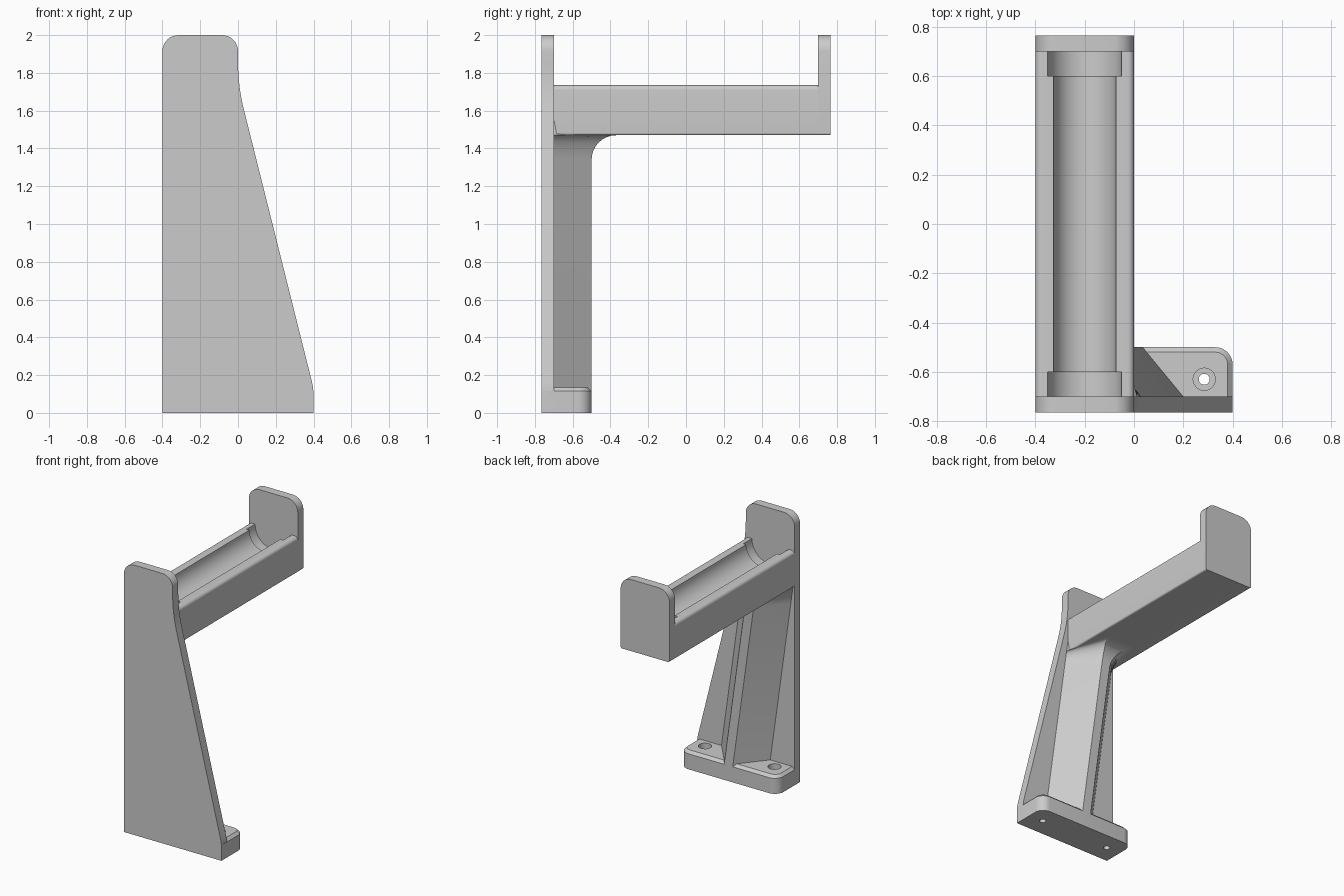
import bpy, bmesh, math
from mathutils import Vector

cube = bpy.data.objects.get("Cube")
if cube:
    bpy.data.objects.remove(cube, do_unlink=True)

grey = bpy.data.materials.new("light_grey_plastic")
grey.use_nodes = True
grey.diffuse_color = (0.6, 0.6, 0.6, 1)
grey.node_tree.nodes["Principled BSDF"].inputs["Base Color"].default_value = grey.diffuse_color


def rounded(corners, steps=8):
    """Outline from (x, y, tangent length) corners, each rounded with a conic arc."""
    pts = []
    for i, (x, y, d) in enumerate(corners):
        p = Vector((x, y))
        if not d:
            pts.append(p)
            continue
        u = (Vector(corners[i - 1][:2]) - p).normalized()
        v = (Vector(corners[(i + 1) % len(corners)][:2]) - p).normalized()
        w = math.sin(u.angle(v) / 2)
        for k in range(steps + 1):
            t = k / steps
            a, b, c = (1 - t) ** 2, 2 * w * t * (1 - t), t * t
            pts.append((a * (p + u * d) + b * p + c * (p + v * d)) / (a + b + c))
    return pts


def loft(name, rings, chamfer=0):
    """Closed solid through matching rings; chamfer cuts the rim of the last ring."""
    bm = bmesh.new()
    rows = [[bm.verts.new(p) for p in ring] for ring in rings]
    n = len(rows[0])
    for a, b in zip(rows, rows[1:]):
        for i in range(n):
            j = (i + 1) % n
            bm.faces.new((a[i], a[j], b[j], b[i]))
    bm.faces.new(rows[0])
    top = bm.faces.new(rows[-1])
    bmesh.ops.recalc_face_normals(bm, faces=bm.faces)
    if chamfer:
        bmesh.ops.bevel(bm, geom=list(top.edges), offset=chamfer, segments=1, affect='EDGES')
    mesh = bpy.data.meshes.new(name)
    bm.to_mesh(mesh)
    bm.free()
    mesh.materials.append(grey)
    ob = bpy.data.objects.new(name, mesh)
    bpy.context.collection.objects.link(ob)
    return ob


def slab(name, outline, y0, y1):
    """Front-facing outline extruded in depth."""
    return loft(name, [[(x, y, z) for x, z in outline] for y in (y0, y1)])


def cylinder(center, r, length, axis):
    ring = [(r * math.cos(a * math.tau / 64), r * math.sin(a * math.tau / 64)) for a in range(64)]
    cx, cy, cz = center
    h = length / 2
    if axis == 'Y':
        return slab("cutter", [(cx + a, cz + b) for a, b in ring], cy - h, cy + h)
    return loft("cutter", [[(cx + a, cy + b, cz + s) for a, b in ring] for s in (-h, h)])


def cut(ob, cutters):
    """Subtract the cutters, then remove them."""
    for c in cutters:
        c.hide_render = True
        m = ob.modifiers.new("cut", 'BOOLEAN')
        m.operation, m.solver, m.object = 'DIFFERENCE', 'EXACT', c
    bpy.context.view_layer.update()
    done = ob.evaluated_get(bpy.context.evaluated_depsgraph_get())
    mesh = bpy.data.meshes.new_from_object(done)
    ob.modifiers.clear()
    ob.data = mesh
    for c in cutters:
        bpy.data.objects.remove(c, do_unlink=True)


# Tall front plate, sloping on one side
front = slab("front_plate", rounded([
    (-0.4, 0, 0), (0.4, 0, 0), (0.4, 0.13, 0.04), (0, 1.73, 0.13),
    (0, 2, 0.085), (-0.4, 2, 0.085)]), -0.765, -0.70)

# End plate of the arm
end = slab("end_plate", rounded([
    (-0.4, 1.47, 0.012), (0, 1.47, 0.012), (0, 2, 0.085), (-0.4, 2, 0.085)]), 0.70, 0.765)

# Horizontal arm with a half-round trough, wider at both ends
arm = slab("arm", rounded([
    (-0.4, 1.47, 0.012), (0, 1.47, 0.012), (0, 1.735, 0.025), (-0.4, 1.735, 0.025)]), -0.70, 0.70)
cut(arm, [cylinder((-0.2, 0, 1.735), 0.127, 1.5, 'Y')] +
    [cylinder((-0.2, s * 0.66, 1.735), 0.15, 0.12, 'Y') for s in (-1, 1)])

# Base foot with chamfered rim and two counterbored screw holes
foot_outline = rounded([(-0.4, -0.74, 0), (0.4, -0.74, 0), (0.4, -0.5, 0.07), (-0.4, -0.5, 0.07)])
foot = loft("base_foot", [[(x, y, z) for x, y in foot_outline] for z in (0, 0.135)], chamfer=0.02)
cut(foot, [cylinder((s * 0.285, -0.63, z), r, h, 'Z')
           for s in (-1, 1) for r, z, h in ((0.022, 0.07, 0.3), (0.045, 0.135, 0.12))])

# Leaning tapered rib, flaring into the underside of the arm
sections = [(0.01, -0.5, 0.035), (0.13, -0.5, 0.035)]
for k in range(9):
    a = k / 8 * math.pi / 2
    flare = 1 - math.cos(a)
    sections.append((1.34 + 0.13 * math.sin(a), -0.5 + 0.13 * flare, 0.035 + 0.08 * flare))
sections.append((1.56, -0.55, 0.08))
rings = []
for z, back, half in sections:
    c = -0.2 * max(0, z - 0.13) / 1.43
    rings.append([(c - 0.2, -0.7, z), (c - 0.2, -0.71, z), (c + 0.2, -0.71, z),
                  (c + 0.2, -0.7, z), (c + half, back, z), (c - half, back, z)])
rib = loft("support_rib", rings)

# Smooth the rounded surfaces, keep edges sharp
bpy.ops.object.select_all(action='DESELECT')
for ob in (front, end, arm, foot, rib):
    ob.select_set(True)
bpy.context.view_layer.objects.active = front
bpy.ops.object.shade_smooth_by_angle(angle=math.radians(30))
